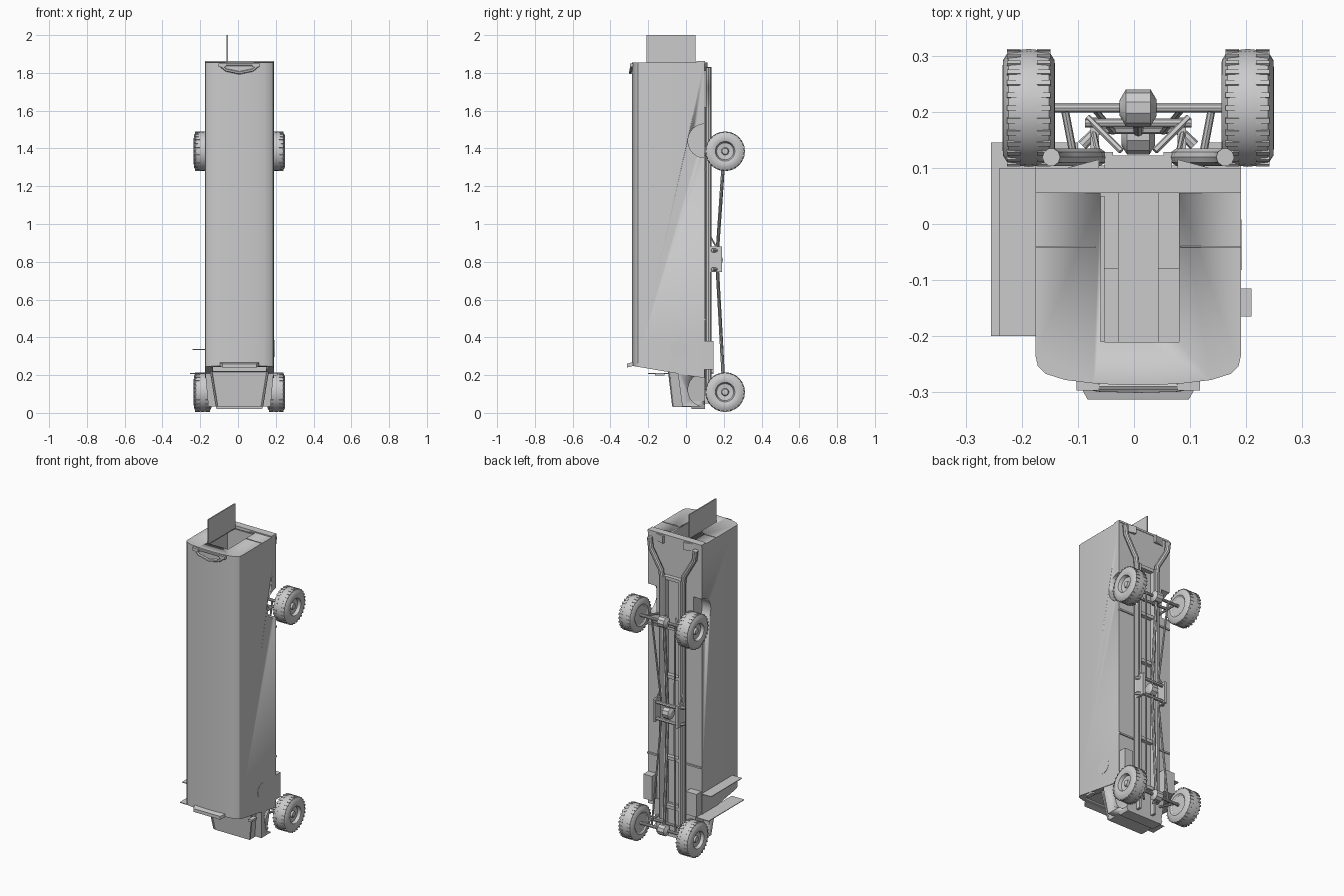
import bpy, bmesh, math
from mathutils import Vector

old = bpy.data.objects.get("Cube")
if old:
    bpy.data.objects.remove(old, do_unlink=True)

CX = 0.0075                      # centre line of the vehicle
FRONT_Z, REAR_Z, AXLE_Y = 0.11, 1.385, 0.207

grey = bpy.data.materials.new("plain_grey")
grey.use_nodes = True
grey.diffuse_color = (0.6, 0.6, 0.6, 1)
grey.node_tree.nodes["Principled BSDF"].inputs["Base Color"].default_value = (0.6, 0.6, 0.6, 1)


def finish(name, bm, smooth=True):
    bmesh.ops.recalc_face_normals(bm, faces=bm.faces)
    mesh = bpy.data.meshes.new(name)
    bm.to_mesh(mesh)
    bm.free()
    mesh.materials.append(grey)
    ob = bpy.data.objects.new(name, mesh)
    bpy.context.collection.objects.link(ob)
    if smooth:
        bpy.ops.object.select_all(action='DESELECT')
        bpy.context.view_layer.objects.active = ob
        ob.select_set(True)
        bpy.ops.object.shade_smooth_by_angle(angle=math.radians(30))
    return ob


def loft(name, rings):
    """Closed skin through rings of 3D points."""
    bm = bmesh.new()
    loops = [[bm.verts.new(p) for p in ring] for ring in rings]
    n = len(loops[0])
    for a, b in zip(loops, loops[1:]):
        for i in range(n):
            j = (i + 1) % n
            bm.faces.new((a[i], a[j], b[j], b[i]))
    bm.faces.new(loops[0][::-1])
    bm.faces.new(loops[-1])
    return finish(name, bm)


def box(name, x, y, z):
    ring = [(x[0], y[0]), (x[1], y[0]), (x[1], y[1]), (x[0], y[1])]
    return loft(name, [[(px, py, h) for px, py in ring] for h in z])


def taper(name, half, front, back, z):
    """Box whose half width and front edge change along z."""
    return loft(name, [[(CX - w, f, h), (CX + w, f, h), (CX + w, back, h), (CX - w, back, h)]
                       for w, f, h in zip(half, front, z)])


def lathe(name, profile, centre, steps=24):
    """Turn (x, radius) points around the x axis."""
    rings = []
    for x, r in profile:
        rings.append([(centre[0] + x, centre[1] + r * math.cos(2 * math.pi * i / steps),
                       centre[2] + r * math.sin(2 * math.pi * i / steps)) for i in range(steps)])
    return loft(name, rings)


def tube(name, points, r, sides=10):
    """Pipe along a path."""
    pts = [Vector(p) for p in points]
    rings = []
    for i, p in enumerate(pts):
        d = (pts[min(i + 1, len(pts) - 1)] - pts[max(i - 1, 0)]).normalized()
        u = d.orthogonal() if abs(d.y) > 0.9 else d.cross(Vector((0, 1, 0)))
        u.normalize()
        v = d.cross(u)
        rings.append([p + r * (u * math.cos(a) + v * math.sin(a))
                      for a in (2 * math.pi * k / sides for k in range(sides))])
    return loft(name, rings)


def cut(ob, cutter):
    mod = ob.modifiers.new("cut", 'BOOLEAN')
    mod.operation, mod.solver, mod.object = 'DIFFERENCE', 'EXACT', cutter
    bpy.ops.object.select_all(action='DESELECT')
    bpy.context.view_layer.objects.active = ob
    ob.select_set(True)
    bpy.ops.object.modifier_apply(modifier=mod.name)
    bpy.data.objects.remove(cutter, do_unlink=True)


# Main body: rounded roof section swept along the length
half = [(0.183, 0.097), (0.183, -0.235), (0.179, -0.253), (0.165, -0.267),
        (0.13, -0.278), (0.08, -0.284), (0.03, -0.287)]
section = [(CX + x, y) for x, y in half] + [(CX - x, y) for x, y in reversed(half)]
body = loft("body", [
    [(x, y, 0.25 - (y + 0.29) * 0.17) for x, y in section],
    [(x, y, 0.36) for x, y in section],
    [(x, y, 1.855) for x, y in section]])
cut(body, box("cabin_cutter", (CX - 0.12, CX + 0.12), (-0.24, 0.057), (0.32, 1.84)))
cut(body, box("doorway_cutter", (-0.06, 0.08), (-0.21, 0.055), (1.7, 1.95)))
cut(body, box("windshield_cutter", (CX - 0.14, CX + 0.14), (-0.25, -0.11), (0.1, 0.252)))

# Nose: hood and fenders
hood = taper("hood", (0.12, 0.15), (-0.068, -0.09), 0.1, (0.03, 0.23))
fenders = taper("fenders", (0.165, 0.182), (-0.02, -0.045), 0.098, (0.035, 0.225))
taper("front_bumper", (0.12, 0.13), (0.03, 0.03), 0.1, (0.02, 0.045))
for s in (-1, 1):
    tube("hood_edge", [(CX + s * 0.12, -0.068, 0.035), (CX + s * 0.15, -0.09, 0.22)], 0.006, 6)

# Wheel arches
for s in (-1, 1):
    side = [(s * 0.125, 0.09), (s * 0.25, 0.09)]
    cut(body, lathe("arch_cutter", side, (CX, 0.1, 1.44)))
    cut(fenders, lathe("arch_cutter", side, (CX, 0.1, 0.122)))

# Rear details: open door leaf, sill and handles
box("rear_door", (-0.06, -0.053), (-0.21, 0.05), (1.85, 2.0))
box("rear_sill", (CX - 0.183, CX + 0.183), (0.055, 0.1), (1.85, 1.862))
for s in (-1, 1):
    box("rear_seam", sorted((CX + s * 0.075, CX + s * 0.183)), (-0.042, -0.039), (1.853, 1.858))
    loft("rear_bracket", [[(CX + s * 0.183, 0.08, z), (CX + s * 0.07, 0.08, z),
                           (CX + s * 0.07, 0.115, z), (CX + s * 0.183, 0.085, z)] for z in (1.81, 1.855)])
    # Interior seat rows and roof lamps
    for k in range(8):
        box("seat_back", sorted((CX + s * 0.035, CX + s * 0.12)), (-0.08, 0.055),
            (0.5 + k * 0.16, 0.52 + k * 0.16))
        box("seat_base", sorted((CX + s * 0.035, CX + s * 0.12)), (0.0, 0.025),
            (0.43 + k * 0.16, 0.5 + k * 0.16))
    box("partition", sorted((CX + s * 0.035, CX + s * 0.12)), (-0.235, 0.055), (0.4, 0.41))
    tube("rear_lamp_bar", [(CX + s * 0.1, -0.286, 1.84), (CX + s * 0.07, -0.292, 1.815),
                           (CX, -0.294, 1.8)], 0.008, 6)
    box("rear_lamp", sorted((CX + s * 0.07, CX + s * 0.11)), (-0.297, -0.27), (1.832, 1.85))
tube("rear_lamp_rail", [(CX - 0.09, -0.29, 1.843), (CX + 0.09, -0.29, 1.843)], 0.006, 6)

# Front visor
loft("visor", [[(CX - a, y, z), (CX + a, y, z), (CX + a, y, z + 0.02), (CX - a, y, z + 0.02)]
               for a, y, z in ((0.105, -0.27, 0.25), (0.1, -0.295, 0.245), (0.09, -0.313, 0.24))])

# Side details: open entry leaves, mirror, round sign, steps
box("entry_leaf_upper", (-0.24, -0.17), (-0.2, 0.1), (0.334, 0.338))
box("entry_leaf_lower", (-0.255, -0.17), (-0.2, 0.145), (0.206, 0.21))
box("side_mirror", (0.185, 0.209), (-0.165, -0.115), (0.197, 0.21))
lathe("round_sign", [(0, 0.045), (0.004, 0.045)], (0.188, -0.037, 0.34))
box("side_step", (0.13, 0.188), (0.09, 0.145), (0.23, 0.38))
box("entry_step", (-0.172, -0.1), (0.09, 0.145), (0.21, 0.35))

# Underbody: rails, cross members and exhaust pipes
for s in (-1, 1):
    box("frame_rail", sorted((CX + s * 0.045, CX + s * 0.06)), (0.09, 0.128), (0.05, 1.62))
    tube("exhaust_pipe", [(CX + s * x, 0.119, z) for x, z in
                          ((0.072, 0.13), (0.072, 1.6), (0.078, 1.65), (0.125, 1.73),
                           (0.148, 1.77), (0.155, 1.83))], 0.016)
    box("skirt_rib", sorted((CX + s * 0.06, CX + s * 0.183)), (0.09, 0.104), (0.49, 0.5))
    box("skirt_rib", sorted((CX + s * 0.06, CX + s * 0.183)), (0.09, 0.104), (1.285, 1.295))
for z in (0.2, 0.5, 1.0, 1.3, 1.6):
    box("cross_member", (CX - 0.06, CX + 0.06), (0.095, 0.122), (z, z + 0.02))

# Transfer case in the middle of the drive line
for z in (0.76, 0.86):
    tube("case_beam", [(CX - 0.1, 0.14, z), (CX - 0.07, 0.17, z), (CX + 0.07, 0.17, z),
                       (CX + 0.1, 0.14, z)], 0.01, 8)
for s in (-1, 1):
    box("case_plate", sorted((CX + s * 0.07, CX + s * 0.085)), (0.125, 0.19), (0.745, 0.88))
    tube("case_brace", [(CX + s * 0.08, 0.165, 0.87), (CX + s * 0.07, 0.12, 0.95)], 0.005, 6)
lathe("transfer_case", [(-0.03, 0.02), (-0.02, 0.036), (0.02, 0.036), (0.03, 0.02)], (CX, 0.16, 0.81), 10)

# Axles, differentials, drive shafts, links and wheels
tyre = [(-0.04, 0.03), (-0.04, 0.055), (-0.047, 0.065), (-0.046, 0.085), (-0.036, 0.101),
        (0, 0.105), (0.036, 0.101), (0.046, 0.085), (0.047, 0.065), (0.043, 0.052),
        (0.025, 0.045), (0.022, 0.02), (0.032, 0.016), (0.033, 0.004)]
for end, z, inward in (("front", FRONT_Z, 1), ("rear", REAR_Z, -1)):
    tube(end + "_axle", [(CX - 0.2, AXLE_Y, z), (CX + 0.2, AXLE_Y, z)], 0.009)
    tube(end + "_sway_bar", [(CX - 0.095, 0.18, z + inward * 0.03),
                             (CX + 0.095, 0.18, z + inward * 0.03)], 0.008, 8)
    lathe(end + "_differential", [(-0.033, 0.014), (-0.022, 0.033), (0.022, 0.033), (0.033, 0.014)],
          (CX, AXLE_Y, z), 10)
    tube(end + "_drive_shaft", [(CX, 0.2, z + inward * 0.03), (CX, 0.165, 0.81 - inward * 0.03)], 0.009, 8)
    for s in (-1, 1):
        tube(end + "_link", [(CX + s * 0.08, AXLE_Y, z), (CX + s * 0.045, 0.165, 0.81 - inward * 0.06)],
             0.006, 6)
        tube(end + "_strut", [(CX + s * 0.13, 0.2, z), (CX + s * 0.11, 0.095, z + inward * 0.02)], 0.007, 8)
        tube(end + "_arm", [(CX + s * 0.09, 0.19, z + inward * 0.03), (CX + s * 0.03, 0.13, z)], 0.006, 6)
        hub = (CX + s * 0.195, AXLE_Y, z)
        lathe(end + "_wheel", [(s * x, r) for x, r in tyre], hub)
        # Tread lugs on both shoulders
        bm = bmesh.new()
        for k in range(28):
            a = 2 * math.pi * k / 28
            for shift in (-0.027, 0.027):
                made = bmesh.ops.create_cube(bm, size=1)["verts"]
                for v in made:
                    r, t = 0.1015 + v.co.z * 0.006, v.co.y * 0.009
                    v.co = Vector((hub[0] + shift + v.co.x * 0.024,
                                   hub[1] + r * math.cos(a) - t * math.sin(a),
                                   hub[2] + r * math.sin(a) + t * math.cos(a)))
        finish(end + "_tread", bm, False)
